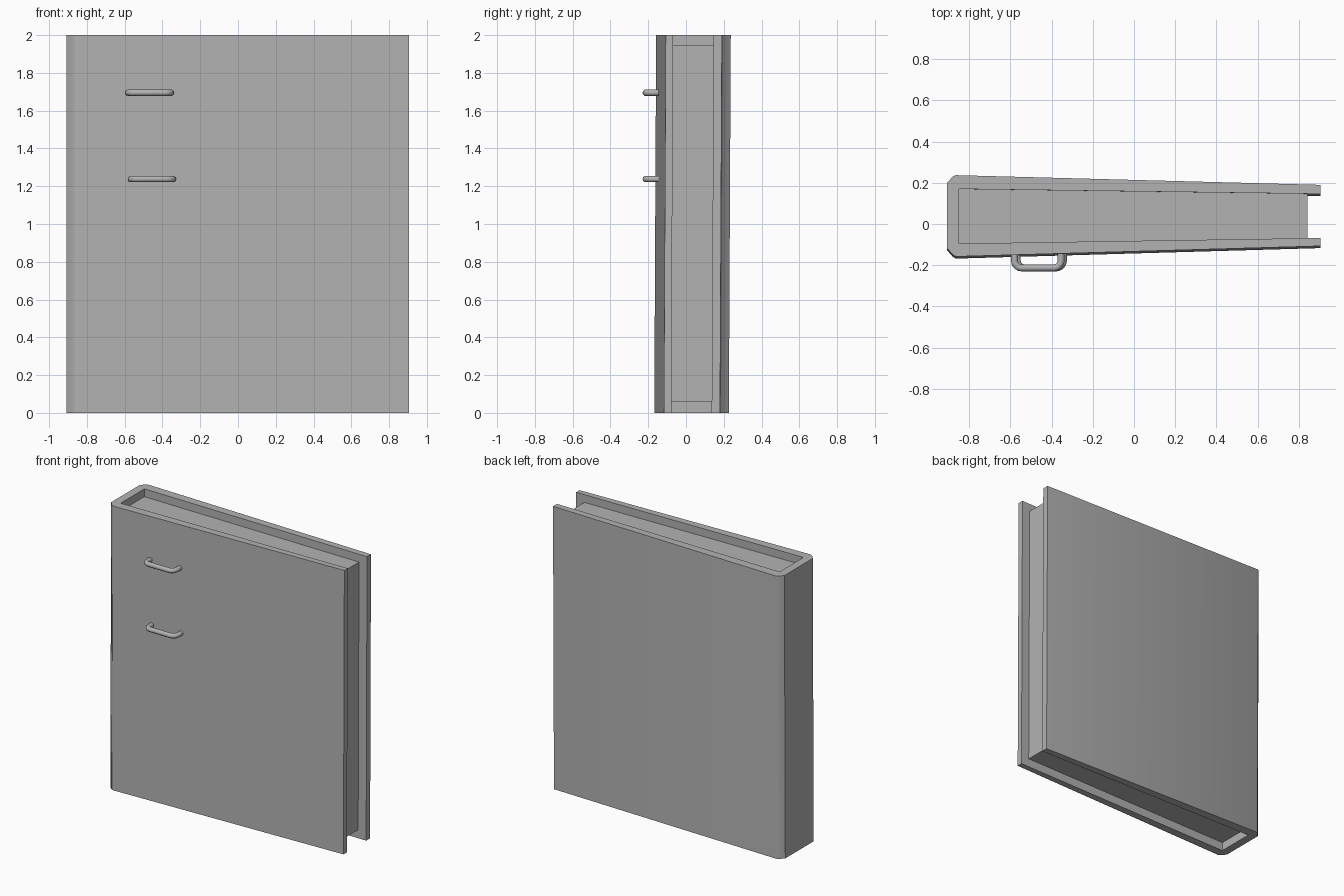
import bpy, bmesh, math
from mathutils import Vector

cube = bpy.data.objects.get("Cube")
if cube:
    bpy.data.objects.remove(cube, do_unlink=True)

grey = bpy.data.materials.new("plain_grey")
grey.use_nodes = True
COLOUR = (0.45, 0.45, 0.45, 1)
grey.diffuse_color = COLOUR
grey.node_tree.nodes["Principled BSDF"].inputs["Base Color"].default_value = COLOUR

LEAN = 0.005  # slight backward lean per unit of height


def finish(obj, angle):
    obj.data.materials.append(grey)
    bpy.ops.object.select_all(action='DESELECT')
    obj.select_set(True)
    bpy.context.view_layer.objects.active = obj
    bpy.ops.object.shade_smooth_by_angle(angle=math.radians(angle))


def prism(name, outline, z0, z1):
    """Extrude a plan outline upward with the common lean."""
    bm = bmesh.new()
    face = bm.faces.new([bm.verts.new((x, y, z0)) for x, y in outline])
    top = bmesh.ops.extrude_face_region(bm, geom=[face])["geom"]
    for v in top:
        if isinstance(v, bmesh.types.BMVert):
            v.co.z = z1
    for v in bm.verts:
        v.co.y += LEAN * (v.co.z - 2)
    bmesh.ops.recalc_face_normals(bm, faces=bm.faces)
    mesh = bpy.data.meshes.new(name)
    bm.to_mesh(mesh)
    bm.free()
    obj = bpy.data.objects.new(name, mesh)
    bpy.context.collection.objects.link(obj)
    return obj


# Wrap-around cover with chamfered spine corners, open on the left
cover = prism("cover", [
    (0.905, -0.107), (0.905, -0.068), (-0.85, -0.095), (-0.85, 0.17),
    (0.905, 0.146), (0.905, 0.19), (-0.865, 0.237), (-0.88, 0.23),
    (-0.908, 0.2), (-0.908, -0.117), (-0.88, -0.149), (-0.865, -0.158)], 0, 2)
finish(cover, 30)

# Tapered page block, set back from the cover's open edges
pages = prism("pages", [
    (0.842, -0.069), (0.842, 0.147), (-0.85, 0.17), (-0.85, -0.095)], 0.06, 1.945)
finish(pages, 30)


def handle(name, x0, x1, z):
    """Bent round bar whose two legs sink into the front cover."""
    r, back, front = 0.035, -0.14, -0.213
    path = [Vector((x0, back, z))]
    for cx, start in ((x0 + r, 180), (x1 - r, 270)):
        for i in range(6):
            a = math.radians(start + 18 * i)
            path.append(Vector((cx + r * math.cos(a), front + r + r * math.sin(a), z)))
    path.append(Vector((x1, back, z)))
    curve = bpy.data.curves.new(name, 'CURVE')
    curve.dimensions = '3D'
    curve.bevel_depth = 0.017
    curve.bevel_resolution = 3
    curve.use_fill_caps = True
    spline = curve.splines.new('POLY')
    spline.points.add(len(path) - 1)
    for point, co in zip(spline.points, path):
        point.co = (*co, 1)
    obj = bpy.data.objects.new(name, curve)
    bpy.context.collection.objects.link(obj)
    bpy.ops.object.select_all(action='DESELECT')
    obj.select_set(True)
    bpy.context.view_layer.objects.active = obj
    bpy.ops.object.convert(target='MESH')
    finish(bpy.context.object, 50)


handle("upper_handle", -0.58, -0.354, 1.695)
handle("lower_handle", -0.567, -0.343, 1.238)
